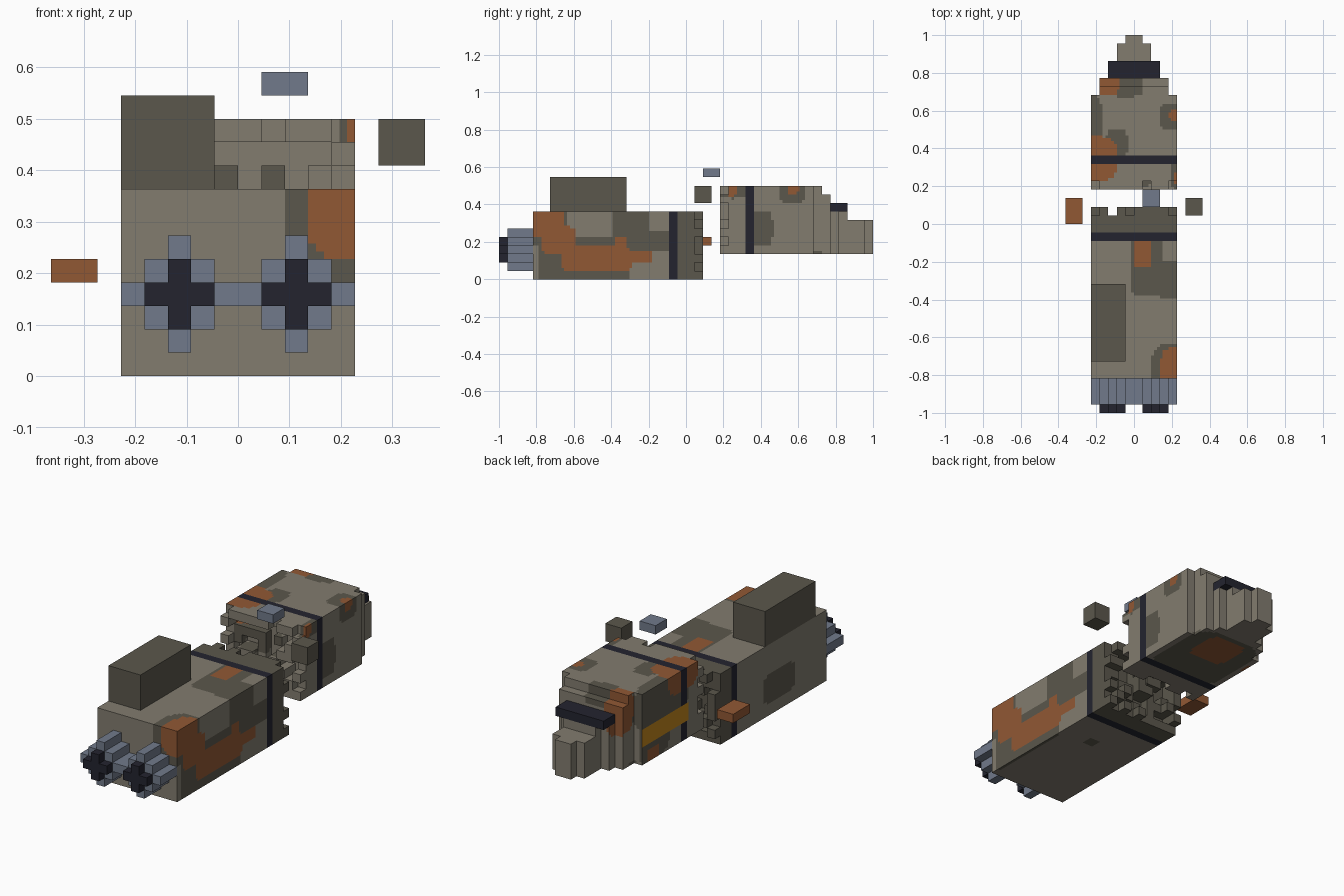
import bpy, bmesh, random
from mathutils import Vector

if "Cube" in bpy.data.objects:
    bpy.data.objects.remove(bpy.data.objects["Cube"])

UNIT = 1 / 22      # one block edge
CELLS = 3          # paint cells along each block edge
random.seed(4)


def material(name, hex_code):
    srgb = [int(hex_code[i:i + 2], 16) / 255 for i in (0, 2, 4)]
    colour = [((c + 0.055) / 1.055) ** 2.4 for c in srgb] + [1]
    mat = bpy.data.materials.new(name)
    mat.use_nodes = True
    mat.diffuse_color = colour
    mat.node_tree.nodes["Principled BSDF"].inputs["Base Color"].default_value = colour
    return mat


PAINT = {
    "stone": material("stone grey", "827C6F"),
    "dark": material("dark olive grey", "5B574C"),
    "rust": material("rust orange", "915834"),
    "steel": material("blue steel", "717A8B"),
    "navy": material("navy black", "23242F"),
    "yellow": material("warning yellow", "C2851C"),
}
NAMES = list(PAINT)


def blocks(x0, x1, y0, y1, z0, z1):
    return {(x, y, z) for x in range(x0, x1) for y in range(y0, y1) for z in range(z0, z1)}


def build(name, solid, rule, cells=1):
    """Skin a set of blocks, colouring each surface cell by a rule."""
    bm = bmesh.new()
    for block in sorted(solid):
        for axis in range(3):
            for side in (0, 1):
                neighbour = list(block)
                neighbour[axis] += 2 * side - 1
                if tuple(neighbour) in solid:
                    continue
                corner = Vector(block)
                corner[axis] += side
                u, v, n = Vector(), Vector(), Vector()
                u[(axis + 1) % 3] = v[(axis + 2) % 3] = 1 / cells
                n[axis] = 2 * side - 1
                for i in range(cells):
                    for j in range(cells):
                        p = corner + u * i + v * j
                        ring = [p, p + u, p + u + v, p + v]
                        if not side:
                            ring.reverse()
                        face = bm.faces.new([bm.verts.new(q * UNIT) for q in ring])
                        face.material_index = NAMES.index(rule(p + (u + v) / 2, n))
    bmesh.ops.remove_doubles(bm, verts=bm.verts, dist=UNIT / 50)
    mesh = bpy.data.meshes.new(name)
    bm.to_mesh(mesh)
    bm.free()
    for mat in PAINT.values():
        mesh.materials.append(mat)
    obj = bpy.data.objects.new(name, mesh)
    bpy.context.collection.objects.link(obj)
    return obj


def plain(name, solid, colour):
    return build(name, solid, lambda p, n: colour)


def camouflage(patches, band, stripe=False):
    """Rounded patches on stone, a band round the hull, an optional side stripe."""
    def rule(p, n):
        if stripe and n.x < 0 and p.x < -4.9 and 6.6 < p.y < 15 and 5 < p.z < 7:
            return "yellow"
        if band < p.y < band + 1:
            return "navy"
        colour = "stone"
        for paint, centre, radius in patches:
            if sum(((a - c) / r) ** 4 for a, c, r in zip(p, centre, radius)) < 1:
                colour = paint
        return colour
    return rule


def torn_edge(z0, z1, start, step):
    """Broken columns of random length, longer round the rim."""
    torn = set()
    for x in range(-5, 5):
        for z in range(z0, z1):
            rim = x in (-5, 4) or z in (z0, z1 - 1)
            length = random.choice((1, 2, 2) if rim else (0, 0, 1, 2))
            if z == z1 - 1 and x in (-5, 4):
                length = 1
            torn |= {(x, start + step * k, z) for k in range(length)}
    return torn


# Engine-side hull
front_patches = [
    ("dark", (0, 1.5, 4), (9, 2.5, 9)),
    ("dark", (5, -12, 2), (.4, 5.5, 3)),
    ("dark", (5, -4, 4.5), (.4, 3, 1.3)),
    ("dark", (5, -6.5, 6.5), (2.8, 2.2, 2.7)),
    ("dark", (1.5, -5, 8), (2, 3.4, .5)),
    ("dark", (5, -18, 7), (3, 4, 3)),
    ("dark", (-5, -9.5, 3), (.4, 3, 1.6)),
    ("dark", (1, -6, 0), (.8, .8, .4)),
    ("rust", (5, -18, 7), (2, 3.6, 2)),
    ("rust", (5, -15, 4.6), (.4, 2, 1.7)),
    ("rust", (5, -10.5, 2.4), (.4, 4.3, 1.5)),
    ("rust", (5, -5.6, 2.7), (.4, 1.6, .7)),
    ("rust", (5, -7.7, 4), (.4, .8, 1)),
    ("rust", (1, -3.4, 8), (1, 1.7, .5)),
]
front_hull = blocks(-5, 5, -18, 0, 0, 8) | torn_edge(0, 8, 0, 1)
build("front_hull", front_hull, camouflage(front_patches, -2), CELLS)

# Nose-side hull: stepped slices of half width, y range and top height
rear_patches = [
    ("dark", (-5, 11, 9), (1.5, 4.5, 2.5)),
    ("dark", (-2, 9.3, 11), (1.2, 1.8, .5)),
    ("dark", (-1, 16, 10.5), (2, 1.2, 1.5)),
    ("dark", (5, 12.5, 10.8), (2, 1.6, 1.9)),
    ("dark", (5, 9, 6), (.4, 1.2, 2)),
    ("dark", (5, 5.5, 10.7), (.6, 1.6, 1.2)),
    ("dark", (0, 12, 3), (4.5, 5, .5)),
    ("dark", (-5, 13, 6), (.4, 3, 3)),
    ("dark", (-1, 5, 8), (3, .9, 1.5)),
    ("rust", (-5, 7.6, 10.5), (3, 2.6, 1.8)),
    ("rust", (-3, 16.5, 9.5), (1.2, 1.6, 3)),
    ("rust", (5, 12.6, 11), (.9, .6, 1)),
    ("rust", (5, 5.4, 10.8), (.4, .7, 1)),
    ("rust", (0, 14, 3), (2.3, 2.5, .5)),
    ("rust", (-5, 13, 3.6), (.4, 1, .7)),
]
rear_hull = torn_edge(3, 11, 5, -1)
for half, y0, y1, top in ((5, 6, 15, 11), (4, 15, 16, 11), (4, 16, 17, 10), (3, 17, 18, 8),
                          (2, 18, 19, 8), (2, 19, 21, 7), (1, 21, 22, 7)):
    rear_hull |= blocks(-half, half, y0, y1, 3, top)
build("rear_hull", rear_hull, camouflage(rear_patches, 7, True), CELLS)

# Window and roof housing
plain("visor", blocks(-3, 3, 17, 19, 8, 9), "navy")
plain("roof_housing", blocks(-5, -1, -16, -7, 8, 12), "dark")

# Thrusters: a steel diamond with a dark cross-shaped nozzle
for side, cx in (("right", -3), ("left", 2)):
    for part, reach, y0, y1, colour in (("thruster", 2, -21, -18, "steel"),
                                        ("nozzle", 1, -22, -21, "navy")):
        solid = {b for b in blocks(cx - 2, cx + 3, y0, y1, 1, 6)
                 if abs(b[0] - cx) + abs(b[2] - 3) <= reach}
        plain(f"{side}_{part}", solid, colour)

# Floating debris
plain("rust_debris", blocks(-8, -6, 0, 3, 4, 5), "rust")
plain("steel_debris", blocks(1, 3, 2, 4, 12, 13), "steel")
plain("dark_debris", blocks(6, 8, 1, 3, 9, 11), "dark")
